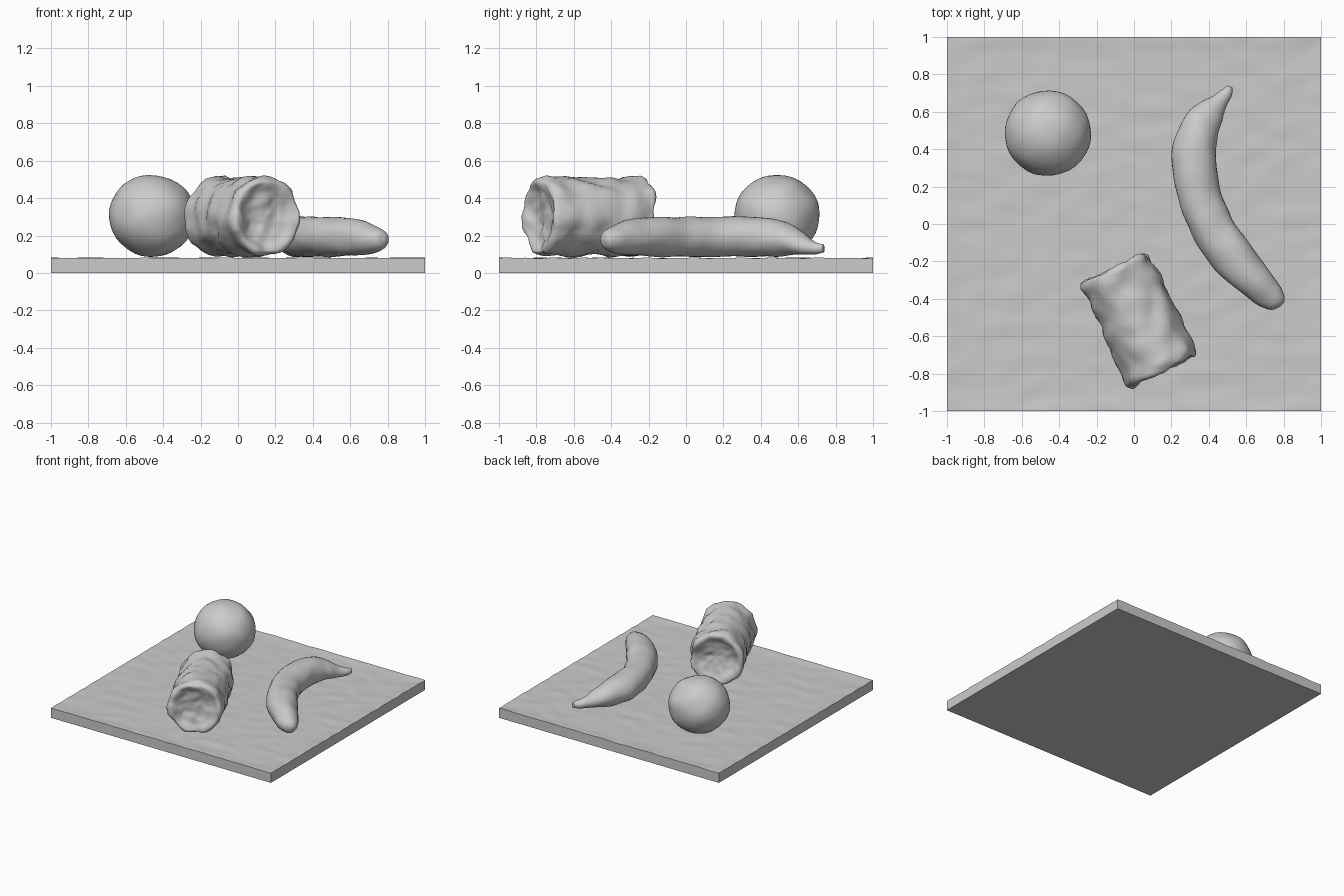
import bpy, bmesh, math
from mathutils import Vector, noise

if "Cube" in bpy.data.objects:
    bpy.data.objects.remove(bpy.data.objects["Cube"])

grey = bpy.data.materials.new("plain grey")
grey.diffuse_color = (0.6, 0.6, 0.6, 1)
grey.use_nodes = True
grey.node_tree.nodes["Principled BSDF"].inputs["Base Color"].default_value = grey.diffuse_color


def finish(name, bm, angle=40):
    bmesh.ops.recalc_face_normals(bm, faces=bm.faces[:])
    mesh = bpy.data.meshes.new(name)
    bm.to_mesh(mesh)
    bm.free()
    mesh.materials.append(grey)
    ob = bpy.data.objects.new(name, mesh)
    bpy.context.collection.objects.link(ob)
    bpy.ops.object.select_all(action='DESELECT')
    bpy.context.view_layer.objects.active = ob
    ob.select_set(True)
    bpy.ops.object.shade_smooth_by_angle(angle=math.radians(angle))
    return ob


def roughen(bm, amount, scale):
    """Push vertices along their normals with soft noise."""
    bm.normal_update()
    for v in bm.verts:
        v.co += v.normal * amount * noise.noise(v.co * scale)


def spline(keys, steps):
    """Catmull-Rom interpolation of equal-length tuples."""
    out = []
    for i in range(len(keys) - 1):
        a, b, c, d = (keys[min(max(i + k, 0), len(keys) - 1)] for k in (-1, 0, 1, 2))
        for s in range(steps):
            t = s / steps
            out.append([0.5 * (2 * q + (r - p) * t + (2 * p - 5 * q + 4 * r - w) * t * t
                               + (3 * q - p - 3 * r + w) * t ** 3)
                        for p, q, r, w in zip(a, b, c, d)])
    return out + [list(keys[-1])]


def loft(rings, sides):
    """Rings of (centre, sideways direction, half width, half height)."""
    bm = bmesh.new()
    rows = []
    for c, side, w, h in rings:
        rows.append([bm.verts.new(c + side * w * math.cos(a) + Vector((0, 0, h * math.sin(a))))
                     for a in (2 * math.pi * k / sides for k in range(sides))])
    for r0, r1 in zip(rows, rows[1:]):
        for k in range(sides):
            n = (k + 1) % sides
            bm.faces.new((r0[k], r0[n], r1[n], r1[k]))
    bm.faces.new(rows[0])
    bm.faces.new(rows[-1])
    return bm


# Board with a gently uneven top and a slightly raised rim
bm = bmesh.new()
bmesh.ops.create_grid(bm, x_segments=70, y_segments=70, size=1)
for v in bm.verts:
    rim = max(abs(v.co.x), abs(v.co.y)) > 0.96
    v.co.z = 0.076 + (0.004 if rim else 0) + 0.005 * noise.noise(
        Vector((v.co.x * 7, v.co.y * 12, 0)))
border = [e for e in bm.edges if e.is_boundary]
low = bmesh.ops.extrude_edge_only(bm, edges=border)["geom"]
for v in low:
    if isinstance(v, bmesh.types.BMVert):
        v.co.z = 0
bmesh.ops.contextual_create(bm, geom=[e for e in low if isinstance(e, bmesh.types.BMEdge)
                                      and e.is_boundary])
finish("board", bm)

# Round fruit, slightly flattened
bm = bmesh.new()
bmesh.ops.create_icosphere(bm, subdivisions=4, radius=1)
for v in bm.verts:
    v.co = Vector((-0.46 + v.co.x * 0.23, 0.485 + v.co.y * 0.23, 0.306 + v.co.z * 0.219))
roughen(bm, 0.008, 9)
finish("round_fruit", bm)

# Curved fruit: x, y, z, half width, half height from stem to tip
keys = [(0.512, 0.735, 0.13, 0.016, 0.022), (0.497, 0.70, 0.13, 0.03, 0.03),
        (0.455, 0.652, 0.14, 0.045, 0.043), (0.40, 0.59, 0.165, 0.083, 0.07),
        (0.342, 0.49, 0.187, 0.106, 0.097), (0.32, 0.33, 0.193, 0.12, 0.107),
        (0.355, 0.13, 0.193, 0.115, 0.107), (0.425, -0.03, 0.193, 0.115, 0.107),
        (0.53, -0.18, 0.193, 0.115, 0.106), (0.655, -0.32, 0.187, 0.092, 0.092),
        (0.735, -0.39, 0.182, 0.072, 0.068), (0.775, -0.42, 0.18, 0.045, 0.045),
        (0.788, -0.432, 0.18, 0.012, 0.012)]
pts = spline(keys, 5)
rings = []
for i, p in enumerate(pts):
    a, b = pts[max(i - 1, 0)], pts[min(i + 1, len(pts) - 1)]
    d = Vector((b[0] - a[0], b[1] - a[1], 0)).normalized()
    rings.append((Vector(p[:3]), Vector((-d.y, d.x, 0)), p[3], p[4]))
bm = loft(rings, 28)
roughen(bm, 0.008, 9)
finish("curved_fruit", bm)

# Log lying on its side, with hollowed ends: distance along axis, radius
profile = [(0.035, 0.01), (0.035, 0.07), (0.022, 0.13), (0.0, 0.168), (-0.002, 0.188),
           (0.02, 0.203), (0.08, 0.203), (0.2, 0.203), (0.32, 0.202), (0.44, 0.201),
           (0.55, 0.203), (0.592, 0.203), (0.61, 0.188), (0.605, 0.165),
           (0.582, 0.13), (0.57, 0.07), (0.57, 0.01)]
axis = Vector((-0.26, 0.54, 0)).normalized()
start = Vector((0.157, -0.785, 0.3))
side = Vector((axis.y, -axis.x, 0))
bm = loft([(start + axis * t, side, r, r * 1.03) for t, r in spline(profile, 4)], 44)
roughen(bm, 0.022, 9)
roughen(bm, 0.008, 24)
finish("log", bm, 50)
